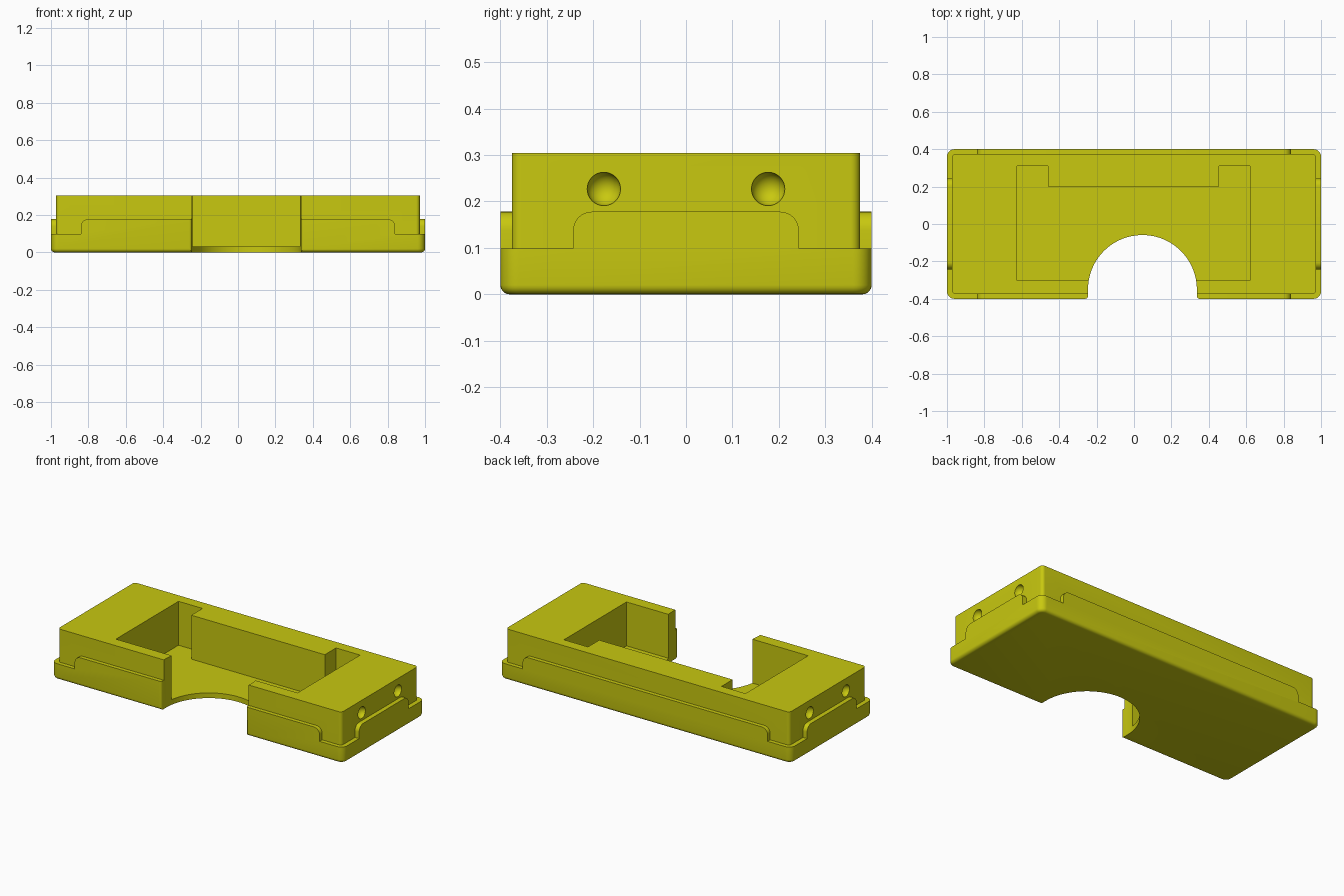
import bpy, bmesh
from math import sin, cos, pi, radians

cube = bpy.data.objects.get("Cube")
if cube:
    bpy.data.objects.remove(cube, do_unlink=True)

mat = bpy.data.materials.new("olive yellow plastic")
mat.use_nodes = True
color = (0.58, 0.58, 0.005, 1)
mat.diffuse_color = color
mat.node_tree.nodes["Principled BSDF"].inputs["Base Color"].default_value = color


def arc(cx, cy, r, a0, a1, n=8):
    return [(cx + r * cos(radians(a0 + (a1 - a0) * i / n)),
             cy + r * sin(radians(a0 + (a1 - a0) * i / n))) for i in range(n + 1)]


def rounded_rect(hx, hy, r):
    pts = []
    for sx, sy, a in ((1, 1, 0), (-1, 1, 90), (-1, -1, 180), (1, -1, 270)):
        pts += arc(sx * (hx - r), sy * (hy - r), r, a, a + 90)
    return pts


def finish(name, bm):
    bmesh.ops.recalc_face_normals(bm, faces=bm.faces)
    me = bpy.data.meshes.new(name)
    bm.to_mesh(me)
    bm.free()
    ob = bpy.data.objects.new(name, me)
    bpy.context.collection.objects.link(ob)
    me.materials.append(mat)
    return ob


def prism(name, outline, lo, hi, place=lambda u, v, w: (u, v, w), bottom_round=0):
    """Extrude a 2D outline from lo to hi; place maps (u, v, w) to xyz."""
    bm = bmesh.new()
    low = [bm.verts.new(place(u, v, lo)) for u, v in outline]
    high = [bm.verts.new(place(u, v, hi)) for u, v in outline]
    base = bm.faces.new(low)
    bm.faces.new(high)
    n = len(low)
    for i in range(n):
        j = (i + 1) % n
        bm.faces.new((low[i], low[j], high[j], high[i]))
    bmesh.ops.recalc_face_normals(bm, faces=bm.faces)
    if bottom_round:
        bmesh.ops.bevel(bm, geom=list(base.edges), offset=bottom_round,
                        segments=5, profile=0.5, affect='EDGES')
    return finish(name, bm)


def combine(target, tool, operation):
    mod = target.modifiers.new(operation, 'BOOLEAN')
    mod.operation, mod.object, mod.solver = operation, tool, 'EXACT'
    bpy.ops.object.select_all(action='DESELECT')
    bpy.context.view_layer.objects.active = target
    target.select_set(True)
    bpy.ops.object.modifier_apply(modifier=mod.name)
    bpy.data.objects.remove(tool, do_unlink=True)


# Lower tray with a softened underside
case = prism("case", rounded_rect(1.0, 0.4, 0.04), 0, 0.178, bottom_round=0.02)


# Step the lip down at each corner, leaving a rounded tab on every side
def step(edge, outer):
    return arc(edge - 0.04, 0.138, 0.04, 90, 0) + [
        (edge, 0.099), (outer, 0.099), (outer, 0.25), (edge - 0.04, 0.25)]


for sx in (-1, 1):
    for sy in (-1, 1):
        combine(case, prism("long_step", step(0.84, 1.1), 0.36, 0.45,
                lambda u, v, w: (sx * u, sy * w, v)), 'DIFFERENCE')
        combine(case, prism("short_step", step(0.243, 0.5), 0.95, 1.1,
                lambda u, v, w: (sx * w, sy * u, v)), 'DIFFERENCE')

# Raised inner block
combine(case, prism("inner_block", rounded_rect(0.972, 0.375, 0.02), 0.05, 0.304), 'UNION')

# Pocket with a boss left standing against the back wall
pocket = [(-0.625, -0.303), (0.62, -0.303), (0.62, 0.31), (0.455, 0.31),
          (0.455, 0.2), (-0.46, 0.2), (-0.46, 0.31), (-0.625, 0.31)]
combine(case, prism("pocket_cutter", pocket, 0.032, 0.5), 'DIFFERENCE')

# Round finger opening with eased front corners
cx, r, f = 0.045, 0.291, 0.015
opening = arc(cx, -0.35, r, 0, 180, 48)
opening += arc(cx - r - f, -0.4 + f, f, 0, -90, 5)
opening += [(cx - r - f, -0.5), (cx + r + f, -0.5)]
opening += arc(cx + r + f, -0.4 + f, f, 270, 180, 5)
combine(case, prism("opening_cutter", opening, -0.1, 0.5), 'DIFFERENCE')

# Round dimples on both ends
for sx in (-1, 1):
    for sy in (-1, 1):
        bm = bmesh.new()
        bmesh.ops.create_uvsphere(bm, u_segments=32, v_segments=16, radius=0.036)
        bmesh.ops.translate(bm, verts=bm.verts, vec=(sx * 0.972, sy * 0.177, 0.227))
        combine(case, finish("dimple_cutter", bm), 'DIFFERENCE')

bpy.ops.object.select_all(action='DESELECT')
case.select_set(True)
bpy.context.view_layer.objects.active = case
bpy.ops.object.shade_smooth_by_angle(angle=radians(30))
